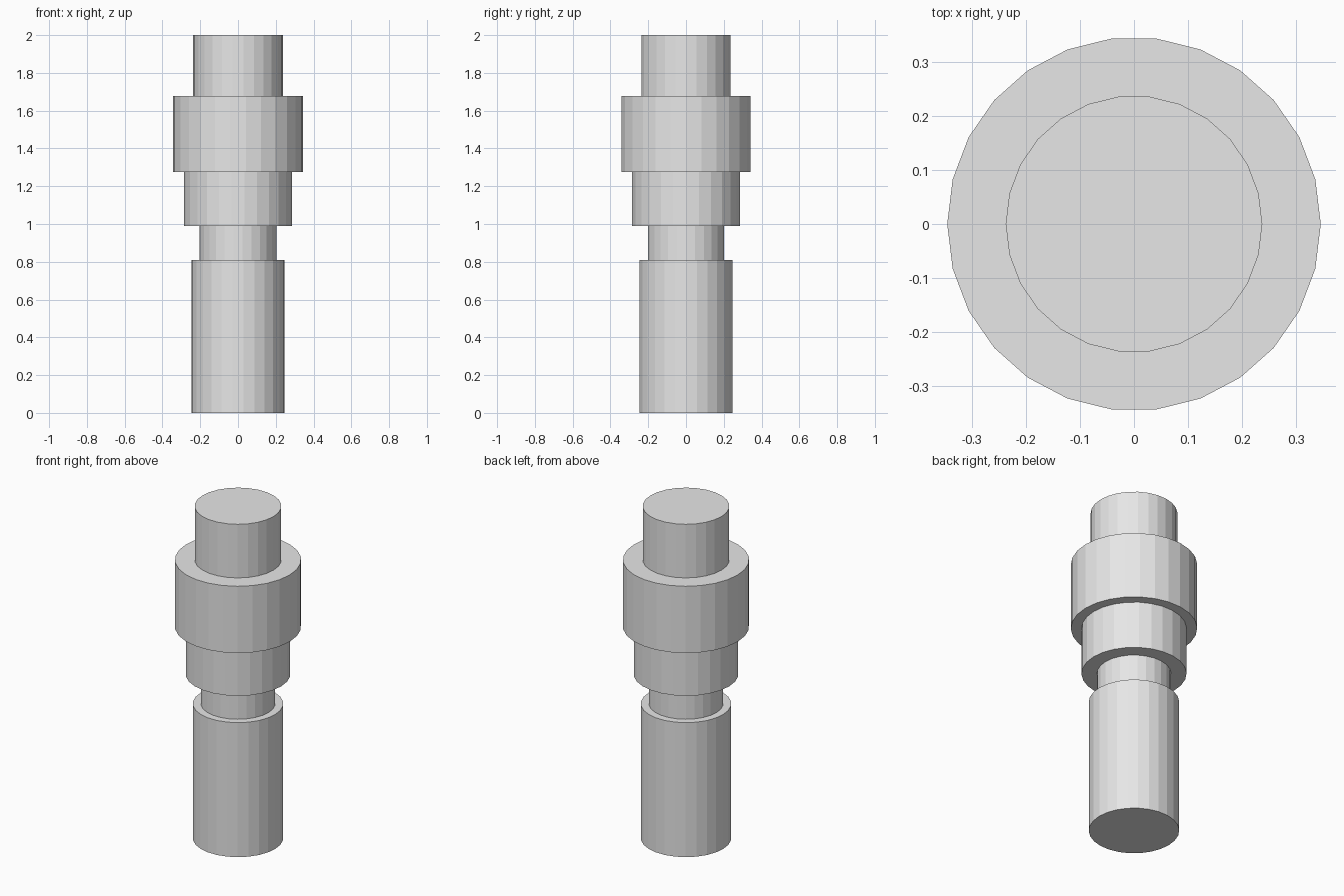
import bpy

cube = bpy.data.objects.get("Cube")
if cube:
    bpy.data.objects.remove(cube, do_unlink=True)

SIDES = 26

# Single plain grey
grey = bpy.data.materials.new("light_grey")
grey.use_nodes = True
colour = (0.8, 0.8, 0.8, 1)
grey.diffuse_color = colour
grey.node_tree.nodes["Principled BSDF"].inputs["Base Color"].default_value = colour


def drum(name, radius, bottom, top):
    """Upright faceted cylinder with a corner pointing along +x."""
    bpy.ops.mesh.primitive_cylinder_add(
        vertices=SIDES, radius=radius, depth=top - bottom,
        location=(0, 0, (bottom + top) / 2))
    obj = bpy.context.object
    obj.name = name
    # The primitive starts at +y, so swap the axes to start at +x
    for v in obj.data.vertices:
        v.co.x, v.co.y = v.co.y, -v.co.x
    obj.data.materials.append(grey)
    return obj


# Stacked shaft sections, bottom to top
drum("base_shaft", 0.247, 0, 0.81)
drum("neck", 0.203, 0.81, 0.99)
drum("lower_collar", 0.287, 0.99, 1.275)
drum("upper_collar", 0.345, 1.275, 1.677)
drum("top_shaft", 0.237, 1.677, 2)
